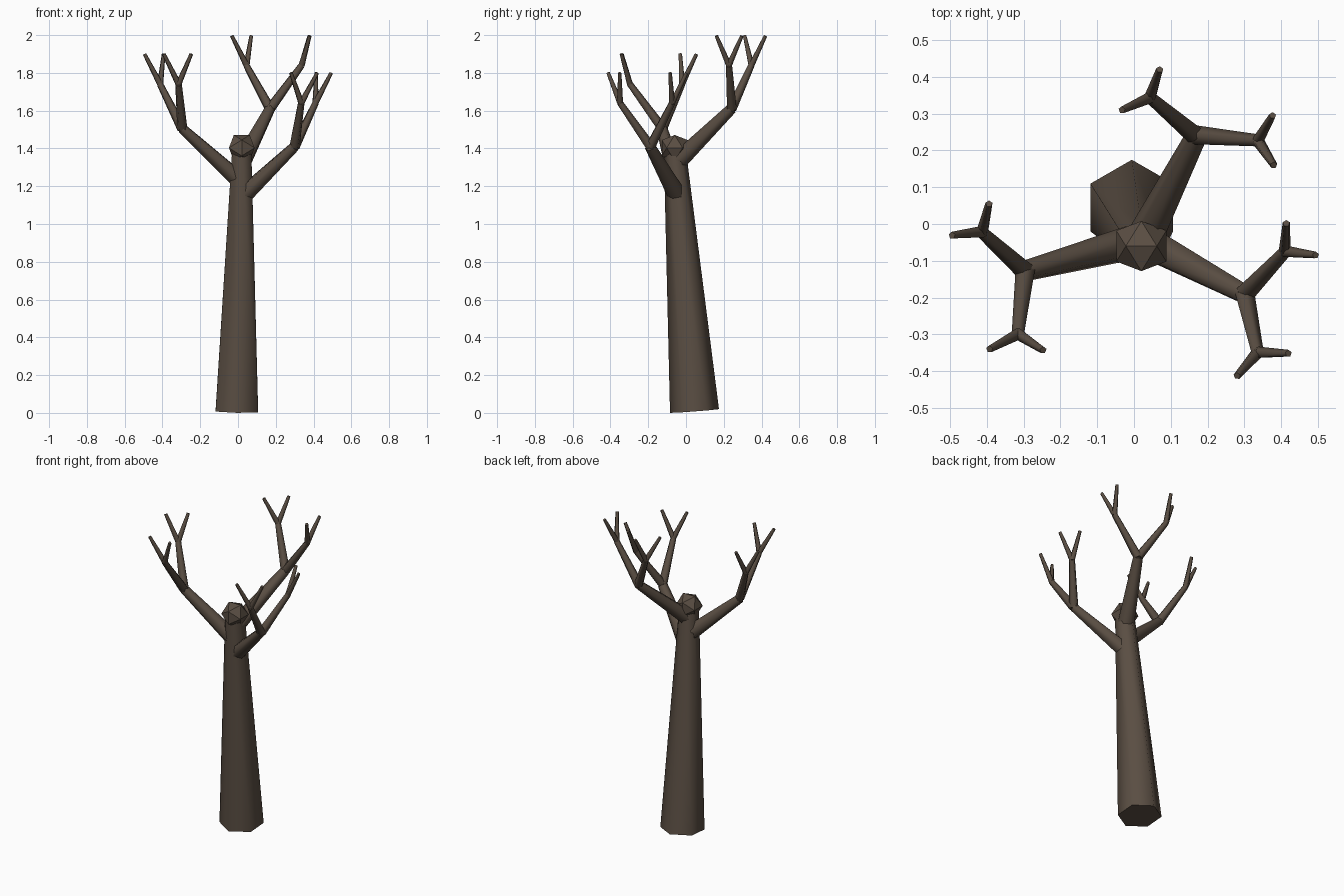
import bpy, bmesh, math
from mathutils import Vector

if "Cube" in bpy.data.objects:
    bpy.data.objects.remove(bpy.data.objects["Cube"])

bark = bpy.data.materials.new("bark")
bark.diffuse_color = (0.102, 0.076, 0.056, 1)
bark.use_nodes = True
bark.node_tree.nodes["Principled BSDF"].inputs["Base Color"].default_value = bark.diffuse_color


def limb(name, a, b, r0, r1, sides):
    """Tapered, capped cylinder running from point a to point b."""
    a, b = Vector(a), Vector(b)
    d = b - a
    bpy.ops.mesh.primitive_cone_add(vertices=sides, radius1=r0, radius2=r1,
                                    depth=d.length, location=(a + b) / 2)
    ob = bpy.context.object
    ob.name = name
    ob.rotation_mode = 'QUATERNION'
    ob.rotation_quaternion = Vector((0, 0, 1)).rotation_difference(d)
    ob.data.materials.append(bark)
    bpy.ops.object.shade_smooth_by_angle(angle=math.radians(75))
    return ob


# Leaning six-sided trunk
limb("trunk", (-0.006, 0.045, 0.01), (0.02, -0.06, 1.4), 0.13, 0.058, 6)

# Faceted knob on the trunk top: icosahedron with an edge facing up
bm = bmesh.new()
t = (1 + 5 ** 0.5) / 2
k = 0.08 / math.hypot(1, t)
for i in (-k, k):
    for j in (-k * t, k * t):
        for co in ((i, 0, j), (0, j, i), (j, i, 0)):
            bm.verts.new(co)
bmesh.ops.convex_hull(bm, input=bm.verts[:])
bmesh.ops.recalc_face_normals(bm, faces=bm.faces[:])
me = bpy.data.meshes.new("top_knob")
bm.to_mesh(me)
bm.free()
me.materials.append(bark)
knob = bpy.data.objects.new("top_knob", me)
knob.location = (0.02, -0.06, 1.403)
bpy.context.collection.objects.link(knob)

# Each branch: start, fork, then (twig fork, tip, tip) pairs
branches = {
    "left": ((0.012, -0.045, 1.225), (-0.295, -0.127, 1.505), (
        ((-0.412, -0.022, 1.74), (-0.495, -0.031, 1.9), (-0.394, 0.055, 1.9)),
        ((-0.315, -0.298, 1.74), (-0.247, -0.343, 1.9), (-0.393, -0.34, 1.9)))),
    "right": ((0.03, -0.046, 1.152), (0.30, -0.19, 1.41), (
        ((0.41, -0.075, 1.64), (0.494, -0.085, 1.8), (0.414, 0.002, 1.8)),
        ((0.335, -0.35, 1.64), (0.42, -0.352, 1.8), (0.28, -0.413, 1.8)))),
    "back": ((0.022, -0.05, 1.325), (0.17, 0.24, 1.61), (
        ((0.045, 0.345, 1.84), (0.07, 0.42, 1.996), (-0.033, 0.31, 1.996)),
        ((0.337, 0.226, 1.84), (0.377, 0.295, 1.996), (0.38, 0.16, 1.996)))),
}
for side, (start, fork, subs) in branches.items():
    limb(side + "_branch", start, fork, 0.05, 0.029, 6)
    for n, (mid, *tips) in enumerate(subs, 1):
        limb(f"{side}_bough_{n}", fork, mid, 0.028, 0.018, 5)
        for m, tip in enumerate(tips, 1):
            limb(f"{side}_twig_{n}_{m}", mid, tip, 0.017, 0.01, 5)
